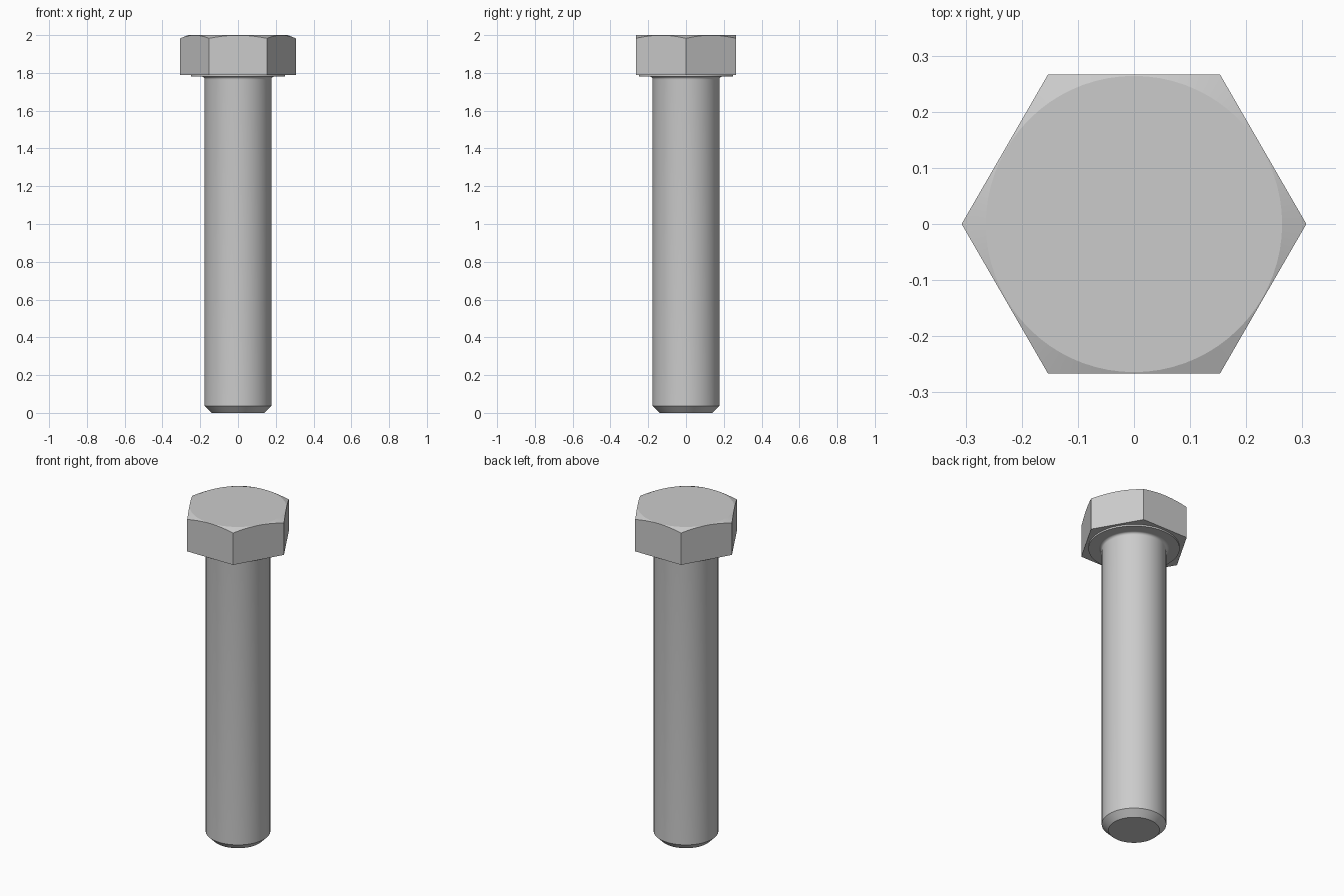
import bpy, bmesh, math

cube = bpy.data.objects.get("Cube")
if cube:
    bpy.data.objects.remove(cube, do_unlink=True)

SEG = 72
APOTHEM = 0.266
SHANK_R = 0.177
FILLET = 0.015
SEAT_Z = 1.78

steel = bpy.data.materials.new("steel_grey")
steel.use_nodes = True
colour = (0.6, 0.6, 0.6, 1)
steel.diffuse_color = colour
steel.node_tree.nodes["Principled BSDF"].inputs["Base Color"].default_value = colour


def circle(r, z):
    return lambda a: (r, z)


def hex_radius(a):
    """Distance from the axis to a hexagon with corners on the x axis."""
    return APOTHEM / math.cos(a % (math.pi / 3) - math.pi / 6)


def loft(name, rings, cap_bottom=False, cap_top=False):
    """Skin rings from bottom to top; each maps an angle to (radius, z)."""
    bm = bmesh.new()
    angles = [math.tau * i / SEG for i in range(SEG)]
    loops = []
    for ring in rings:
        points = [(ring(a), a) for a in angles]
        loops.append([bm.verts.new((r * math.cos(a), r * math.sin(a), z))
                      for (r, z), a in points])
    for low, high in zip(loops, loops[1:]):
        for i in range(SEG):
            j = (i + 1) % SEG
            bm.faces.new((low[i], low[j], high[j], high[i]))
    if cap_bottom:
        bm.faces.new(loops[0][::-1])
    if cap_top:
        bm.faces.new(loops[-1])
    mesh = bpy.data.meshes.new(name)
    bm.to_mesh(mesh)
    bm.free()
    mesh.materials.append(steel)
    obj = bpy.data.objects.new(name, mesh)
    bpy.context.collection.objects.link(obj)
    bpy.ops.object.select_all(action="DESELECT")
    obj.select_set(True)
    bpy.context.view_layer.objects.active = obj
    bpy.ops.object.shade_smooth_by_angle(angle=math.radians(17))
    return obj


# Shank: chamfered tip, straight body, fillet flaring into the head
fillet = []
for i in range(7):
    t = math.pi / 2 * i / 6
    fillet.append(circle(SHANK_R + FILLET * (1 - math.cos(t)),
                         SEAT_Z - FILLET * (1 - math.sin(t))))
loft("shank", [circle(0.14, 0), circle(SHANK_R, 0.037)] + fillet, cap_bottom=True)

# Head: washer face below, hexagon sides, conical chamfer cutting the top corners
TOP_R = 0.264


def chamfer_edge(a):
    r = hex_radius(a)
    return r, 2 - (r - TOP_R) * 0.4


loft("hex_head", [
    circle(SHANK_R + FILLET, SEAT_Z),
    circle(0.25, SEAT_Z),
    circle(0.25, 1.79),
    lambda a: (hex_radius(a), 1.79),
    chamfer_edge,
    circle(TOP_R, 2),
], cap_top=True)
